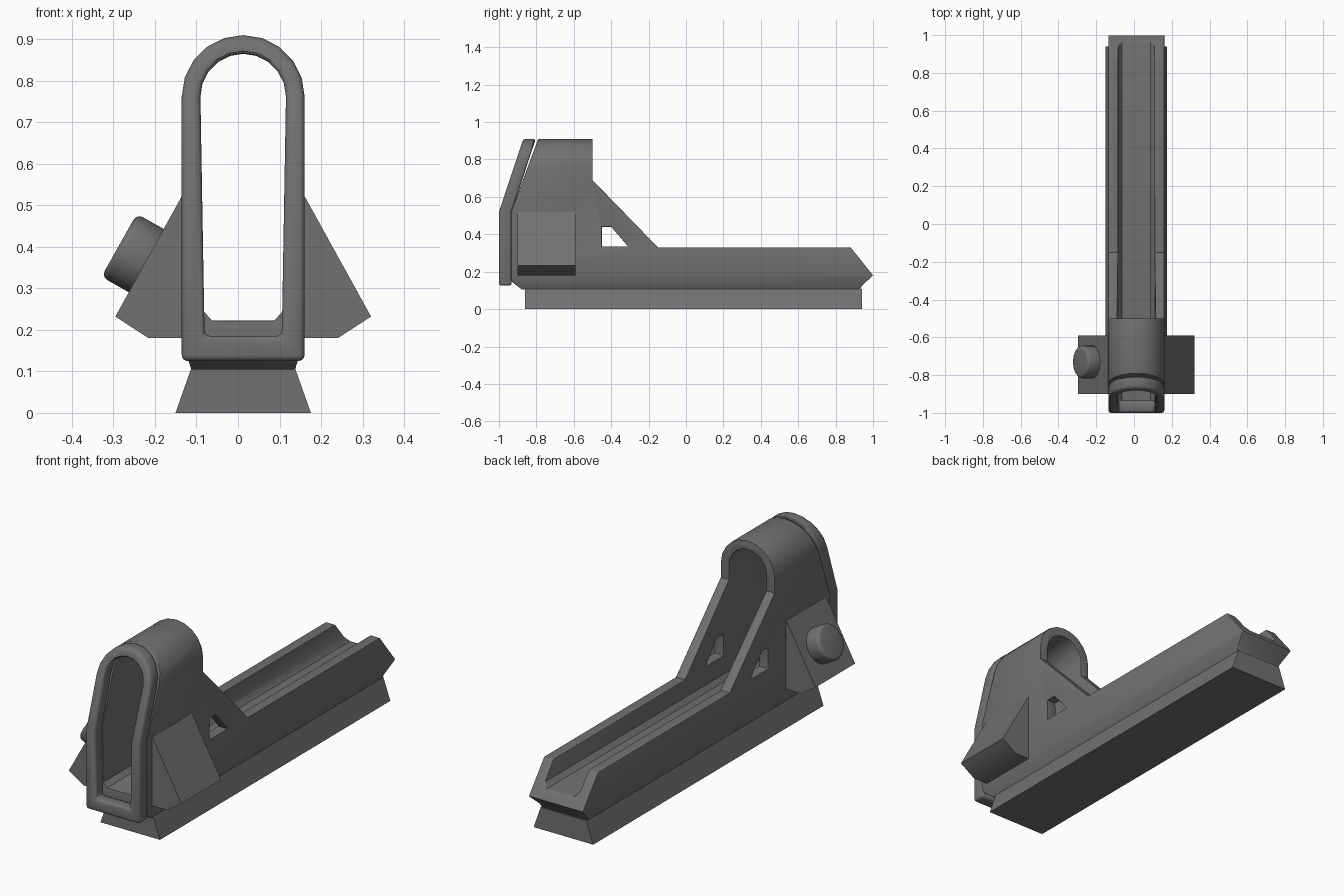
import bpy, bmesh, math
from mathutils import Vector

if "Cube" in bpy.data.objects:
    bpy.data.objects.remove(bpy.data.objects["Cube"])

CX = 0.0125  # centre line of the housing
mat = bpy.data.materials.new("dark grey metal")
mat.diffuse_color = (0.168, 0.165, 0.167, 1)
mat.use_nodes = True
mat.node_tree.nodes["Principled BSDF"].inputs["Base Color"].default_value = mat.diffuse_color


def prism(name, pts, axis, lo, hi):
    """Extrude a 2D outline (u, z) along x or y."""
    place = (lambda u, v, w: (w, u, v)) if axis == 'X' else (lambda u, v, w: (u + CX, w, v))
    bm = bmesh.new()
    a = [bm.verts.new(place(u, v, lo)) for u, v in pts]
    b = [bm.verts.new(place(u, v, hi)) for u, v in pts]
    bm.faces.new(a)
    bm.faces.new(b[::-1])
    n = len(pts)
    for i in range(n):
        bm.faces.new((a[i], b[i], b[(i + 1) % n], a[(i + 1) % n]))
    bmesh.ops.recalc_face_normals(bm, faces=bm.faces)
    me = bpy.data.meshes.new(name)
    bm.to_mesh(me)
    bm.free()
    ob = bpy.data.objects.new(name, me)
    bpy.context.collection.objects.link(ob)
    me.materials.append(mat)
    return ob


def activate(ob):
    bpy.ops.object.select_all(action='DESELECT')
    ob.select_set(True)
    bpy.context.view_layer.objects.active = ob


def boolean(ob, cutter, op):
    activate(ob)
    m = ob.modifiers.new("cut", 'BOOLEAN')
    m.object, m.operation, m.solver = cutter, op, 'EXACT'
    bpy.ops.object.modifier_apply(modifier=m.name)
    bpy.data.objects.remove(cutter)


def finish(ob, bevel=0.0, angle=35):
    activate(ob)
    if bevel:
        m = ob.modifiers.new("soft edges", 'BEVEL')
        m.width, m.segments, m.limit_method = bevel, 3, 'ANGLE'
        m.angle_limit = math.radians(50)
        bpy.ops.object.modifier_apply(modifier=m.name)
    bpy.ops.object.shade_smooth_by_angle(angle=math.radians(angle))


def arch(foot, r_low, r, top, n=10):
    """Tall outline with a round top; foot holds right side points below it."""
    arc = [(r * math.cos(math.pi * i / n), top - r + r * math.sin(math.pi * i / n))
           for i in range(n + 1)]
    right = foot + [(r_low, foot[-1][1])] if r_low else foot
    return right + arc + [(-u, v) for u, v in reversed(right)]


# Housing: arched tunnel running back into an open channel
body = prism("sight_housing", arch([(0.125, 0.105), (0.148, 0.175)], 0, 0.148, 0.91),
             'Y', -1.1, 1.1)
boolean(body, prism("tunnel_cutter", arch([(0.075, 0.222), (0.095, 0.245)], 0, 0.103, 0.865),
                    'Y', -1.2, 1.2), 'DIFFERENCE')
side = [(-0.86, 0.09), (0.925, 0.09), (0.94, 0.125), (1.0, 0.18), (0.88, 0.33),
        (-0.15, 0.33), (-0.50, 0.69), (-0.50, 0.93), (-0.783, 0.93), (-0.935, 0.52),
        (-0.935, 0.15)]
boolean(body, prism("side_cutter", side, 'X', -0.5, 0.5), 'INTERSECT')
# triangular window behind the strut
window = [(-0.45, 0.335), (-0.31, 0.335), (-0.40, 0.44), (-0.45, 0.44)]
boolean(body, prism("window_cutter", window, 'X', -0.5, 0.5), 'DIFFERENCE')
finish(body, 0.008)

# Front rim: slanted ring in front of the housing
rim = prism("front_rim", arch([(0.148, 0.125)], 0, 0.148, 0.91), 'Y', -1.1, -0.5)
boolean(rim, prism("rim_cutter", arch([(0.093, 0.185)], 0, 0.103, 0.865),
                   'Y', -1.2, -0.4), 'DIFFERENCE')
rim_side = [(-1.0, 0.1), (-0.932, 0.1), (-0.932, 0.52), (-0.79, 0.95), (-0.857, 0.95),
            (-1.0, 0.52)]
boolean(rim, prism("rim_side_cutter", rim_side, 'X', -0.5, 0.5), 'INTERSECT')
finish(rim, 0.014)

# Dovetail base
base = prism("dovetail_base", [(-0.163, 0), (0.163, 0), (0.125, 0.108), (-0.125, 0.108)],
             'Y', -0.86, 0.94)
finish(base)

# Side wings
for s, label in ((1, "right"), (-1, "left")):
    pts = [(s * 0.12, 0.18), (s * 0.228, 0.18), (s * 0.308, 0.232),
           (s * 0.149, 0.52), (s * 0.12, 0.52)]
    finish(prism(label + "_wing", pts, 'Y', -0.90, -0.59))

# Adjuster knob standing on the left wing face
normal = Vector((-0.87, 0, 0.49)).normalized()
start, end = Vector((-0.20, -0.73, 0.352)), Vector((-0.285, -0.73, 0.406))
depth = (end - start).length
bpy.ops.mesh.primitive_cylinder_add(vertices=16, radius=0.087, depth=depth,
                                    location=(start + end) / 2)
knob = bpy.context.object
knob.name = "adjuster_knob"
knob.rotation_euler = normal.to_track_quat('Z', 'Y').to_euler()
knob.data.materials.append(mat)
finish(knob, 0.016)
